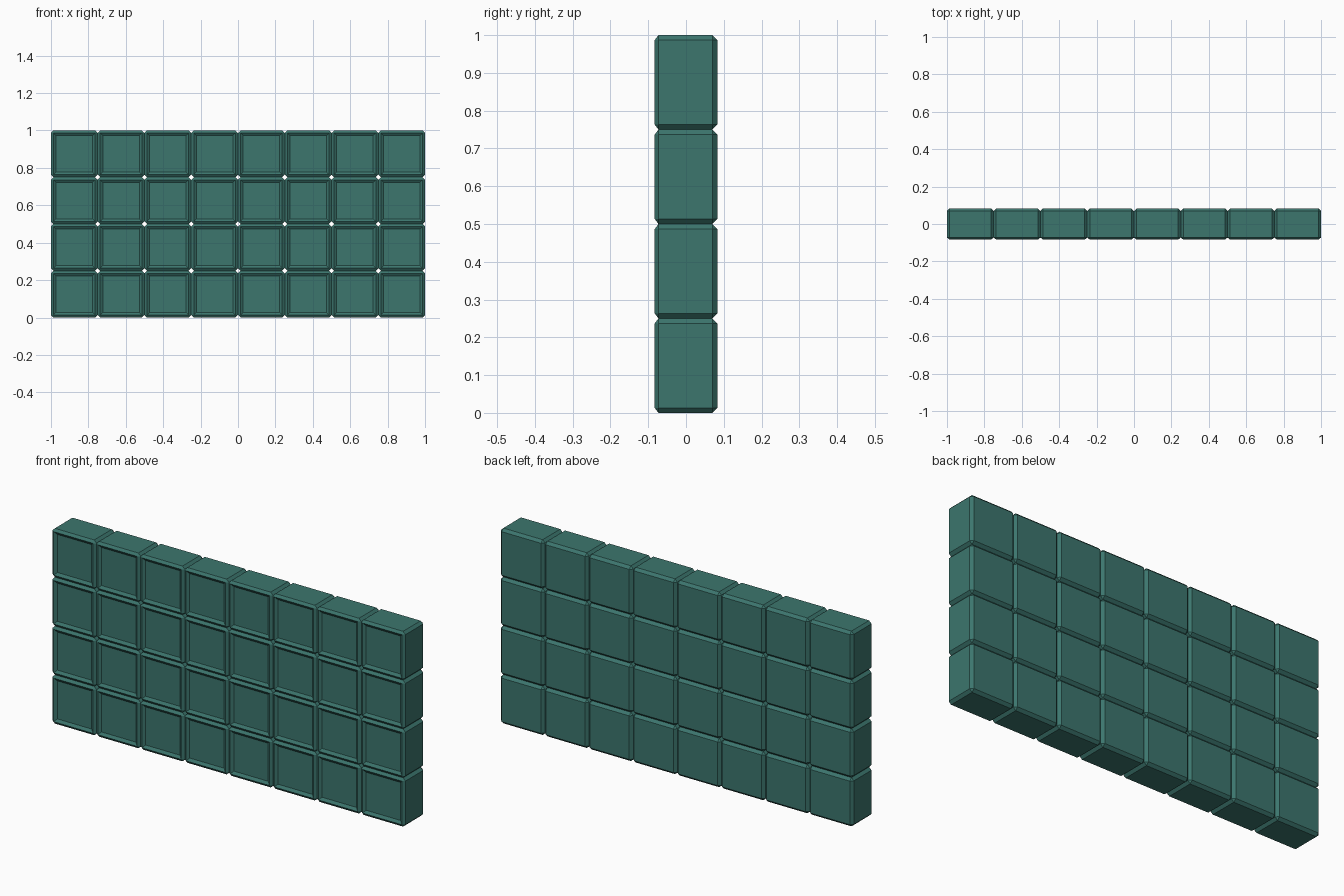
import bpy, bmesh
from mathutils import Matrix

if "Cube" in bpy.data.objects:
    bpy.data.objects.remove(bpy.data.objects["Cube"])

COLS, ROWS = 8, 4
SIZE, DEPTH, CHAMFER = 0.25, 0.166, 0.0135

# One chamfered block, placed at the lower left corner of the wall
bm = bmesh.new()
bmesh.ops.create_cube(bm, size=1, matrix=Matrix.Diagonal((SIZE, DEPTH, SIZE, 1)))
bmesh.ops.bevel(bm, geom=bm.edges[:], offset=CHAMFER, segments=1,
                affect='EDGES', clamp_overlap=True)

# Shallower chamfer on the front edges
for v in bm.verts:
    if abs(v.co.y + DEPTH / 2 - CHAMFER) < 0.001:
        v.co.y = -DEPTH / 2 + 0.01

# Recessed front panel with sloping walls
bm.normal_update()
front = max(bm.faces, key=lambda f: -f.normal.y * f.calc_area())
bmesh.ops.inset_region(bm, faces=[front], thickness=0.02, depth=-0.01)
bmesh.ops.translate(bm, verts=bm.verts[:],
                    vec=(-SIZE * (COLS - 1) / 2, 0, SIZE / 2))

mesh = bpy.data.meshes.new("block_wall")
bm.to_mesh(mesh)
bm.free()
wall = bpy.data.objects.new("block_wall", mesh)
bpy.context.collection.objects.link(wall)

# Repeat the block across and up
for name, count, step in (("columns", COLS, (SIZE, 0, 0)), ("rows", ROWS, (0, 0, SIZE))):
    arr = wall.modifiers.new(name, 'ARRAY')
    arr.count = count
    arr.use_relative_offset = False
    arr.use_constant_offset = True
    arr.constant_offset_displace = step

# Dark teal finish
mat = bpy.data.materials.new("dark_teal")
mat.diffuse_color = (0.045, 0.18, 0.155, 1)
mat.use_nodes = True
mat.node_tree.nodes["Principled BSDF"].inputs["Base Color"].default_value = mat.diffuse_color
mesh.materials.append(mat)
